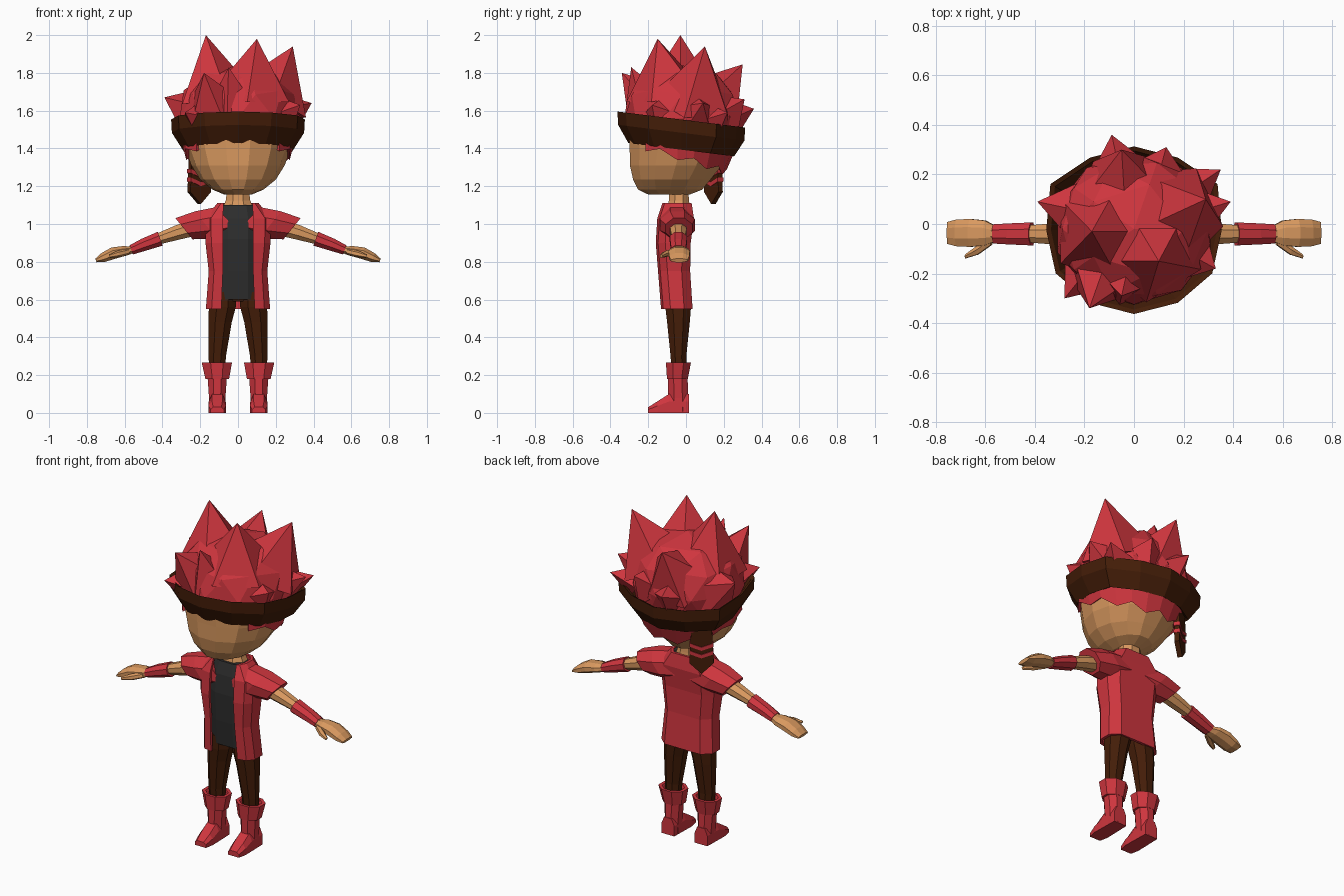
import bpy, bmesh, math
from mathutils import Vector, Matrix

if "Cube" in bpy.data.objects:
    bpy.data.objects.remove(bpy.data.objects["Cube"])

def material(name, rgb):
    m = bpy.data.materials.new(name)
    m.diffuse_color = (*rgb, 1)
    m.use_nodes = True
    m.node_tree.nodes["Principled BSDF"].inputs["Base Color"].default_value = m.diffuse_color
    return m

RED = material("red cloth", (0.62, 0.036, 0.048))
SKIN = material("skin", (0.70, 0.32, 0.115))
BROWN = material("dark brown", (0.058, 0.0125, 0.0025))
GREY = material("dark grey", (0.027, 0.027, 0.027))
X, Y, Z = Vector((1, 0, 0)), Vector((0, 1, 0)), Vector((0, 0, 1))

def finish(name, bm, mat):
    bmesh.ops.recalc_face_normals(bm, faces=bm.faces)
    me = bpy.data.meshes.new(name)
    bm.to_mesh(me)
    bm.free()
    me.materials.append(mat)
    ob = bpy.data.objects.new(name, me)
    bpy.context.collection.objects.link(ob)
    return ob

def loft(name, rings, mat, closed=False):
    """Skin a list of point loops; cap the ends or join them up."""
    bm = bmesh.new()
    loops = [[bm.verts.new(p) for p in r] for r in rings]
    pairs = list(zip(loops, loops[1:]))
    if closed:
        pairs.append((loops[-1], loops[0]))
    for a, b in pairs:
        for i in range(len(a)):
            j = (i + 1) % len(a)
            bm.faces.new((a[i], a[j], b[j], b[i]))
    if not closed:
        bm.faces.new(loops[0])
        bm.faces.new(loops[-1])
    return finish(name, bm, mat)

def ring(c, u, v, n=8, phase=0.5):
    return [Vector(c) + u * math.cos(math.tau * (i + phase) / n)
            + v * math.sin(math.tau * (i + phase) / n) for i in range(n)]

def upright(levels, n=8, phase=0.5):
    """Rings from (z, half width, front y, back y[, x offset])."""
    return [ring((l[4] if len(l) > 4 else 0, (l[2] + l[3]) / 2, l[0]),
                 X * l[1], Y * (l[3] - l[2]) / 2, n, phase) for l in levels]

# Head and neck
loft("head", upright([(1.155, .07, -.20, .02), (1.182, .135, -.258, .09),
                      (1.235, .20, -.285, .135), (1.31, .247, -.303, .195),
                      (1.40, .28, -.305, .245), (1.52, .29, -.31, .26)], n=14, phase=0), SKIN)
loft("neck", upright([(1.06, .10, -.11, .03), (1.125, .07, -.095, .02),
                      (1.20, .06, -.09, .015)]), SKIN)

# Headband, higher at the front than at the back, squarer at the back corners
TILT = -0.125
def around(r, z, a):
    y = -0.025 + r * 0.955 * math.sin(a)
    return Vector((r * math.cos(a), y, z + TILT * y))

band = [(.354, 1.55), (.35, 1.48), (.293, 1.39), (.26, 1.41), (.335, 1.54)]
corner = {1: 1.10, 5: 1.10, 7: 1.03, 11: 1.03}
loft("headband", [[around(r * corner.get(i, 1), z, math.tau * i / 12) for r, z in band]
                  for i in range(12)], BROWN, closed=True)

# Jagged hair under the headband, longest at the nape
fringe = []
for i in range(15):
    a = math.radians(-42 + 264 * i / 14)
    y = -0.025 + 0.25 * math.sin(a)
    z = 1.325 - 0.31 * y + (0.035 if i % 2 else 0)
    r = 0.307 - max(0, 1.41 - z) * 0.45
    low = Vector((r * math.cos(a), -0.025 + r * .955 * math.sin(a), z))
    fringe.append([around(.297, 1.42, a), low, around(.18, 1.42, a)])
loft("nape_hair", fringe, RED)

# Spiky hair: a full faceted dome with broad pyramids (base, tip, base radius, sides)
bm = bmesh.new()
bmesh.ops.create_icosphere(bm, subdivisions=2, radius=1)
for v in bm.verts:
    h = math.hypot(v.co.x, v.co.y)
    k = h ** -0.25 if h > 0.01 and v.co.z > 0 else 1
    v.co = Vector((v.co.x * k * .325, v.co.y * k * .305 - .02, v.co.z * .28 + 1.56))
spikes = [
    ((-.12, -.03, 1.66), (-.17, -.03, 2.0), .22, 5),
    ((.07, -.10, 1.68), (.10, -.15, 1.98), .22, 5),
    ((.16, .04, 1.64), (.29, .10, 1.94), .22, 5),
    ((-.12, -.17, 1.60), (-.18, -.34, 1.80), .17, 5),
    ((-.04, .13, 1.62), (-.05, .30, 1.845), .20, 5),
    ((-.03, -.20, 1.60), (-.05, -.29, 1.83), .14, 4),
    ((-.20, .05, 1.58), (-.39, .09, 1.67), .17, 5),
    ((.22, .04, 1.57), (.39, .09, 1.64), .15, 5),
    ((-.06, .22, 1.56), (-.09, .36, 1.61), .12, 4),
    ((.10, .20, 1.58), (.13, .31, 1.66), .13, 4),
    ((.23, .14, 1.54), (.35, .22, 1.59), .10, 4),
    ((-.20, -.20, 1.56), (-.28, -.30, 1.59), .10, 4),
    ((.22, -.12, 1.57), (.33, -.18, 1.63), .13, 4),
]
for base, tip, rad, n in spikes:
    b, t = Vector(base), Vector(tip)
    d = t - b
    rot = d.to_track_quat('Z', 'Y').to_matrix().to_4x4()
    bmesh.ops.create_cone(bm, cap_ends=True, segments=n, radius1=rad, radius2=0,
                          depth=d.length, matrix=Matrix.Translation((b + t) / 2) @ rot)
finish("hair", bm, RED)

# Hanging end of the headband, with chevron stripes
W, N = Vector((.82, .57, 0)), Vector((-.57, .82, 0))
C = Vector((-.205, .145, 0))
def plate(name, outline, half, mat):
    loft(name, [[C + W * w + Z * z + N * s * half for w, z in outline] for s in (-1, 1)], mat)

plate("headband_tail", [(-.055, 1.40), (.055, 1.40), (.067, 1.17), (0, 1.105), (-.067, 1.17)],
      .014, BROWN)
for z in (1.225, 1.27):
    plate("tail_stripe", [(-.066, z), (0, z - .025), (.066, z), (.066, z + .021),
                          (0, z - .004), (-.066, z + .021)], .018, RED)

# Shirt and open vest
loft("shirt", upright([(.60, .14, -.122, .02), (.75, .135, -.138, .01), (.92, .14, -.148, .015),
                       (1.03, .14, -.138, .025), (1.10, .115, -.115, .01)]), GREY)
def flip(pts):
    return [(-x, y) for x, y in reversed(pts)]

def vest_loop(z, xs, xin, yf, yb):
    half = [(xin, yf), (xs * .82, yf + .012), (xs, yf + .05), (xs, yb - .045), (xs * .7, yb)]
    t = .016
    inner = [(xin, yf + t), (xs * .82 - t * .5, yf + .012 + t), (xs - t, yf + .055),
             (xs - t, yb - .05), (xs * .7 - t * .5, yb - t)]
    loop = half + flip(half) + list(reversed(inner + flip(inner)))
    return [Vector((x, y, z)) for x, y in loop]

loft("vest", [vest_loop(*l) for l in [
    (.55, .17, .088, -.132, .035), (.75, .155, .08, -.148, .022), (.90, .172, .08, -.16, .025),
    (1.03, .175, .08, -.152, .042), (1.11, .11, .076, -.125, .03)]], RED)

# Pelvis
loft("pelvis", upright([(.59, .10, -.09, .015), (.64, .145, -.11, .02), (.72, .14, -.11, .01)]),
     BROWN)

for s, side in ((-1, "left"), (1, "right")):
    def limb(name, sections, mat, n=8, lean=.34):
        """Rings across the arm from (x, z, y, half depth, half height)."""
        up = Vector((lean * s, 0, math.sqrt(1 - lean * lean)))
        loft(side + name, [ring((x * s, y, z), Y * ry, up * rz, n)
                           for x, z, y, ry, rz in sections], mat)

    # Slanted sleeve, arm, wristband, hand, thumb
    limb("_sleeve", [(.05, 1.015, -.05, .09, .105), (.17, .995, -.045, .10, .10),
                     (.286, .975, -.037, .077, .078)], RED, lean=.63)
    limb("_arm", [(.20, .99, -.04, .05, .05), (.32, .955, -.04, .046, .042),
                  (.44, .915, -.04, .036, .030), (.58, .862, -.04, .028, .019)], SKIN)
    limb("_wristband", [(.412, .922, -.04, .05, .042), (.50, .89, -.04, .046, .036),
                        (.565, .863, -.04, .042, .028)], RED)
    limb("_hand", [(.555, .864, -.04, .032, .019), (.60, .858, -.036, .054, .029),
                   (.66, .846, -.036, .061, .034), (.715, .822, -.036, .058, .027),
                   (.752, .807, -.036, .048, .011)], SKIN)
    limb("_thumb", [(.575, .855, -.065, .022, .017), (.63, .842, -.105, .021, .018),
                    (.68, .83, -.131, .009, .010)], SKIN, 6)

    # Trouser leg
    loft(side + "_trouser_leg", upright([(.22, .045, -.08, .005, .11 * s),
         (.30, .05, -.085, .005, .11 * s), (.48, .067, -.105, .025, .095 * s),
         (.56, .077, -.115, .032, .083 * s), (.64, .08, -.115, .03, .08 * s)]), BROWN)

    # Boot: cuff, shaft and a sloping foot
    loft(side + "_boot_cuff", upright([(.18, .068, -.105, .014, .11 * s),
         (.268, .087, -.112, .032, .112 * s), (.268, .066, -.095, .015, .112 * s),
         (.245, .055, -.09, .01, .112 * s)]), RED)
    loft(side + "_boot_shaft", upright([(0, .047, -.10, .02, .11 * s),
         (.08, .047, -.10, .017, .11 * s), (.20, .056, -.10, .012, .11 * s)]), RED)
    foot = [(.015, .10, .042), (-.09, .10, .045), (-.15, .062, .046), (-.20, .03, .036)]
    loft(side + "_boot_foot", [[Vector((.11 * s + k * w, y, z)) for k, z in
         ((-1, 0), (1, 0), (1, h * .6), (.6, h), (-.6, h), (-1, h * .6))]
         for y, h, w in foot], RED)
